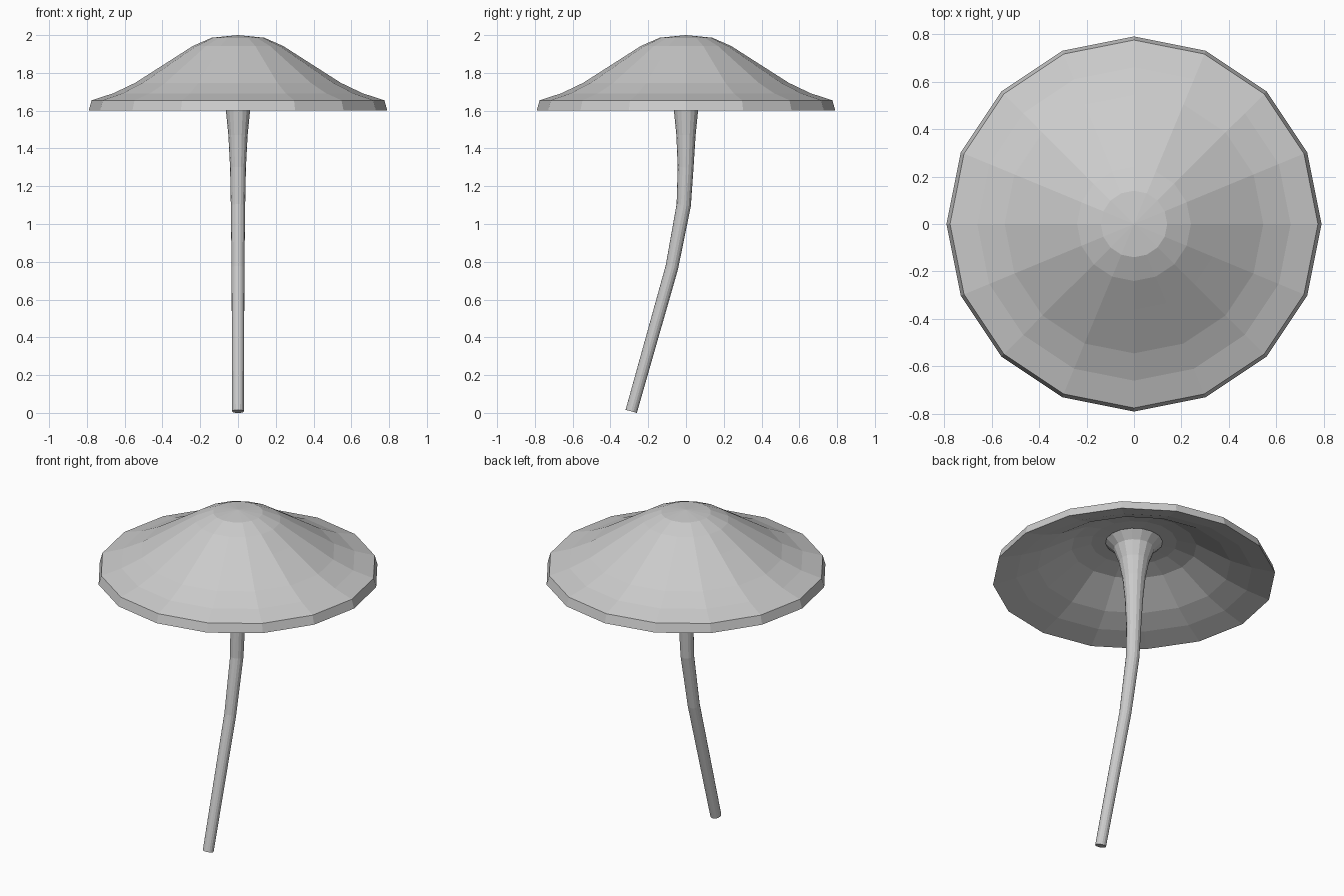
import bpy, bmesh
from math import sin, cos, tau, atan2

if "Cube" in bpy.data.objects:
    bpy.data.objects.remove(bpy.data.objects["Cube"])


def make_object(name, bm):
    bmesh.ops.recalc_face_normals(bm, faces=bm.faces[:])
    mesh = bpy.data.meshes.new(name)
    bm.to_mesh(mesh)
    bm.free()
    obj = bpy.data.objects.new(name, mesh)
    bpy.context.collection.objects.link(obj)
    return obj


def loft(bm, rings):
    for a, b in zip(rings, rings[1:]):
        n = max(len(a), len(b))
        for i in range(n):
            j = (i + 1) % n
            if len(a) == 1:
                bm.faces.new((a[0], b[i], b[j]))
            elif len(b) == 1:
                bm.faces.new((a[i], a[j], b[0]))
            else:
                bm.faces.new((a[i], a[j], b[j], b[i]))


# Cap: sixteen-sided bell profile, over the top and back along the underside
SIDES = 16
profile = [(0, 2.0), (0.14, 1.986), (0.24, 1.942), (0.36, 1.865),
           (0.545, 1.747), (0.66, 1.692), (0.775, 1.655), (0.79, 1.602),
           (0.66, 1.64), (0.54, 1.69), (0.35, 1.805), (0.24, 1.835),
           (0.15, 1.84), (0, 1.84)]
bm = bmesh.new()
rings = []
for r, z in profile:
    if r == 0:
        rings.append([bm.verts.new((0, 0, z))])
    else:
        rings.append([bm.verts.new((r * cos(tau * i / SIDES),
                                    r * sin(tau * i / SIDES), z))
                      for i in range(SIDES)])
loft(bm, rings)
make_object("cap", bm)

# Stem: leaning tube that straightens and flares into the cap (y, z, radius)
path = [(-0.29, 0.008, 0.031), (-0.075, 0.77, 0.034), (-0.012, 1.10, 0.038),
        (-0.002, 1.30, 0.042), (0, 1.47, 0.051), (0, 1.60, 0.064),
        (0, 1.71, 0.085), (0, 1.79, 0.115), (0, 1.835, 0.16)]
bm = bmesh.new()
rings = []
for k, (y, z, r) in enumerate(path):
    p, q = path[max(k - 1, 0)], path[min(k + 1, len(path) - 1)]
    lean = atan2(q[0] - p[0], q[1] - p[1])
    rings.append([bm.verts.new((r * cos(tau * i / SIDES),
                                y + r * sin(tau * i / SIDES) * cos(lean),
                                z - r * sin(tau * i / SIDES) * sin(lean)))
                  for i in range(SIDES)])
loft(bm, rings)
bm.faces.new(rings[0])
bm.faces.new(rings[-1])
make_object("stem", bm)
